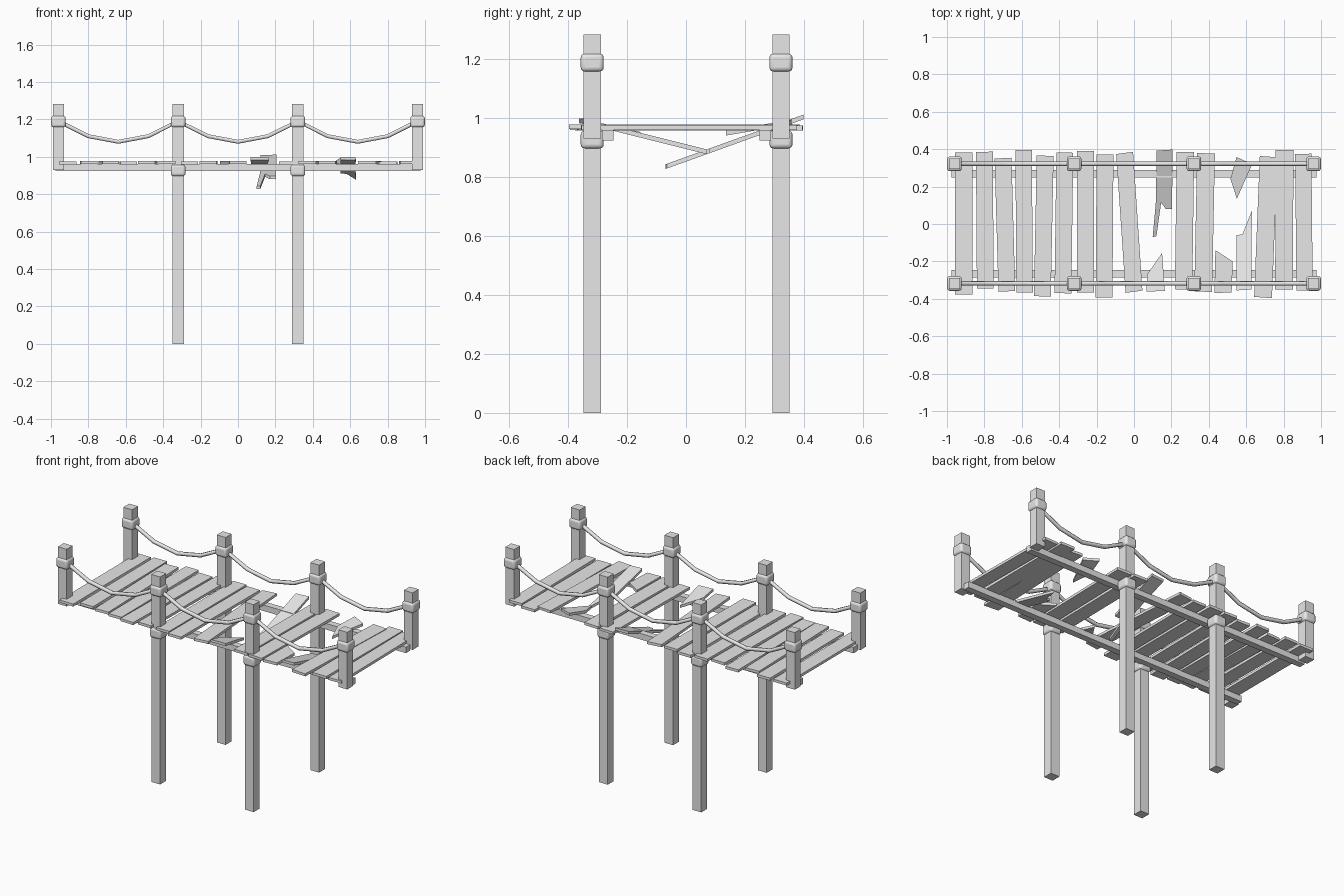
import bpy, bmesh
from mathutils import Vector

cube = bpy.data.objects.get("Cube")
if cube:
    bpy.data.objects.remove(cube, do_unlink=True)

grey = bpy.data.materials.new("weathered_grey")
grey.use_nodes = True
colour = (0.8, 0.8, 0.8, 1)
grey.diffuse_color = colour
grey.node_tree.nodes["Principled BSDF"].inputs["Base Color"].default_value = colour

ROWS = {"front": -0.318, "back": 0.322}
COLUMNS = [-0.96, -0.32, 0.32, 0.96]
DECK = 0.96
THICK = 0.016


def finish(name, bm):
    bmesh.ops.recalc_face_normals(bm, faces=bm.faces)
    mesh = bpy.data.meshes.new(name)
    bm.to_mesh(mesh)
    bm.free()
    obj = bpy.data.objects.new(name, mesh)
    bpy.context.collection.objects.link(obj)
    mesh.materials.append(grey)
    return obj


def box(name, low, high):
    low, high = Vector(low), Vector(high)
    bm = bmesh.new()
    bmesh.ops.create_cube(bm, size=1)
    bmesh.ops.scale(bm, vec=high - low, verts=bm.verts)
    bmesh.ops.translate(bm, vec=(low + high) / 2, verts=bm.verts)
    return finish(name, bm)


def board(name, outline, slope=0, pivot=0, lift=0):
    """Flat board from a plan outline, tilted along y about the pivot."""
    bm = bmesh.new()
    verts = [bm.verts.new((x, y, DECK + lift + slope * (y - pivot))) for x, y in outline]
    face = bm.faces.new(verts)
    top = bmesh.ops.extrude_face_region(bm, geom=[face])["geom"]
    bmesh.ops.translate(bm, vec=(0, 0, THICK),
                        verts=[v for v in top if isinstance(v, bmesh.types.BMVert)])
    return finish(name, bm)


def rope_wrap(name, x, y, z):
    """Soft-edged square collar around a post."""
    obj = box(name, (x - 0.039, y - 0.039, z - 0.031), (x + 0.039, y + 0.039, z + 0.031))
    bevel = obj.modifiers.new("rounding", 'BEVEL')
    bevel.width = 0.014
    bevel.segments = 3
    for poly in obj.data.polygons:
        poly.use_smooth = True


def rope(name, y):
    """Hanging rope between all posts of one row."""
    sag = [1.19, 1.11, 1.08, 1.11]
    curve = bpy.data.curves.new(name, 'CURVE')
    curve.dimensions = '3D'
    curve.bevel_depth = 0.012
    curve.bevel_resolution = 1
    curve.use_fill_caps = True
    spline = curve.splines.new('POLY')
    spline.points.add(12)
    for i, point in enumerate(spline.points):
        point.co = (-0.96 + 0.16 * i, y, sag[i % 4], 1)
    obj = bpy.data.objects.new(name, curve)
    bpy.context.collection.objects.link(obj)
    curve.materials.append(grey)


# Posts, wraps, ropes and beams for both sides
for side, y in ROWS.items():
    for i, x in enumerate(COLUMNS):
        tall = abs(x) < 0.5
        tag = f"{side}_{i + 1}"
        box("post_" + tag, (x - 0.03, y - 0.029, 0 if tall else 0.93),
            (x + 0.03, y + 0.029, 1.283))
        rope_wrap("upper_wrap_" + tag, x, y, 1.188)
        if tall:
            rope_wrap("lower_wrap_" + tag, x, y, 0.927)
    rope("hand_rope_" + side, y)
    inner = y * 0.835
    box("beam_" + side, (-0.975, inner - 0.02, 0.923), (0.975, inner + 0.02, DECK))

# Whole planks: front x, back x, front y, back y, width
PLANKS = [
    (-0.91, -0.91, -0.377, 0.382, 0.093),
    (-0.795, -0.80, -0.345, 0.386, 0.09),
    (-0.68, -0.70, -0.36, 0.352, 0.09),
    (-0.585, -0.59, -0.366, 0.395, 0.088),
    (-0.49, -0.475, -0.387, 0.365, 0.09),
    (-0.38, -0.37, -0.37, 0.382, 0.09),
    (-0.26, -0.26, -0.365, 0.39, 0.09),
    (-0.16, -0.155, -0.393, 0.372, 0.09),
    (0.0, -0.05, -0.362, 0.38, 0.09),
    (0.265, 0.275, -0.35, 0.385, 0.093),
    (0.37, 0.385, -0.362, 0.378, 0.095),
    (0.69, 0.72, -0.393, 0.36, 0.095),
    (0.802, 0.805, -0.35, 0.396, 0.095),
    (0.912, 0.905, -0.355, 0.375, 0.087),
]
for i, (xf, xb, yf, yb, w) in enumerate(PLANKS):
    h = w / 2
    skew = (xb - xf) * 0.12
    board(f"plank_{i + 1}", [(xf - h, yf + skew), (xf + h, yf - skew),
                             (xb + h, yb - skew), (xb - h, yb + skew)],
          lift=0.002 * (i % 3 - 1))

# Snapped planks, some sagging through the deck
board("broken_plank_hanging_back",
      [(0.12, 0.392), (0.207, 0.398), (0.203, 0.08), (0.17, 0.08),
       (0.145, 0.115), (0.12, -0.065), (0.1, -0.07), (0.118, 0.13)],
      slope=0.36, pivot=0.3)
board("broken_plank_stub_front",
      [(0.067, -0.362), (0.165, -0.357), (0.15, -0.155), (0.07, -0.27)],
      slope=-0.22, pivot=-0.26)
board("broken_plank_short_stub",
      [(0.43, -0.37), (0.522, -0.365), (0.528, -0.2), (0.435, -0.14)])
board("broken_plank_hanging_front",
      [(0.548, -0.355), (0.628, -0.35), (0.63, 0.07), (0.58, -0.055), (0.548, -0.06)],
      slope=-0.25, pivot=-0.26)
board("broken_plank_splinter_back",
      [(0.548, 0.358), (0.632, 0.32), (0.55, 0.135), (0.516, 0.24)],
      slope=0.17, pivot=0.25)

# Smooth the wraps while keeping hard timber edges
bpy.ops.object.select_all(action='DESELECT')
for obj in bpy.data.objects:
    if obj.type == 'MESH' and "wrap" in obj.name:
        obj.select_set(True)
        bpy.context.view_layer.objects.active = obj
bpy.ops.object.shade_smooth_by_angle()
